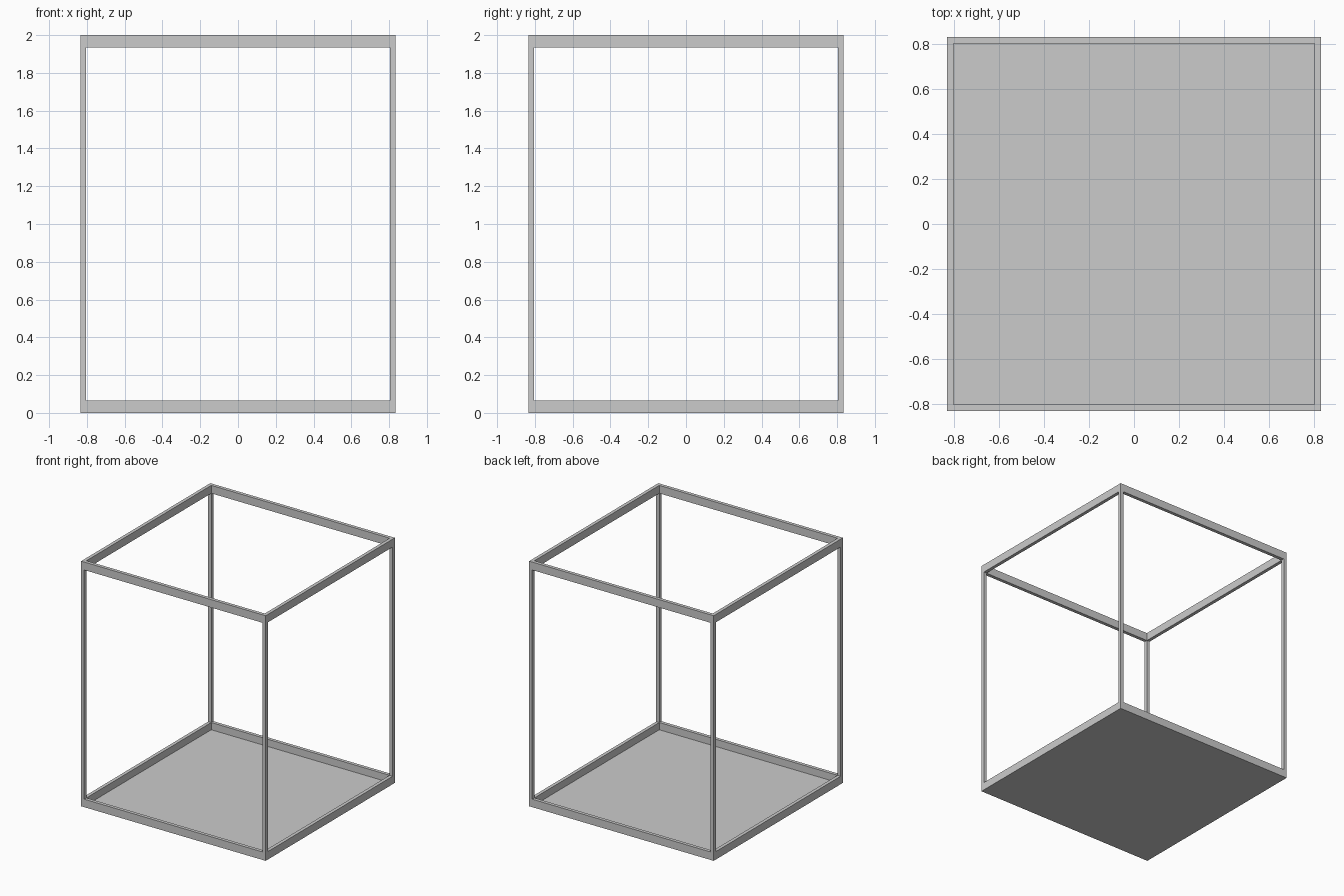
import bpy, bmesh

if "Cube" in bpy.data.objects:
    bpy.data.objects.remove(bpy.data.objects["Cube"])

R = 0.833      # half width of the frame
T = 0.028      # bar thickness
RAIL = 0.065   # rail height
H = 2.0        # total height


def add_object(name, bm):
    bmesh.ops.recalc_face_normals(bm, faces=bm.faces)
    mesh = bpy.data.meshes.new(name)
    bm.to_mesh(mesh)
    bm.free()
    obj = bpy.data.objects.new(name, mesh)
    bpy.context.collection.objects.link(obj)
    return obj


def box(name, lo, hi):
    bm = bmesh.new()
    bmesh.ops.create_cube(bm, size=1)
    for v in bm.verts:
        v.co = [lo[i] if v.co[i] < 0 else hi[i] for i in range(3)]
    return add_object(name, bm)


def square_ring(name, z0, z1):
    bm = bmesh.new()
    corners = [(-1, -1), (1, -1), (1, 1), (-1, 1)]
    section = [(R, z0), (R, z1), (R - T, z1), (R - T, z0)]
    loops = [[bm.verts.new((sx * r, sy * r, z)) for r, z in section]
             for sx, sy in corners]
    for i in range(4):
        a, b = loops[i], loops[(i + 1) % 4]
        for j in range(4):
            k = (j + 1) % 4
            bm.faces.new((a[j], b[j], b[k], a[k]))
    return add_object(name, bm)


# Top and bottom rails
square_ring("top_rail", H - RAIL, H)
square_ring("bottom_rail", 0, RAIL)

# Corner posts
for sx, x in (("left", -R), ("right", R - T)):
    for sy, y in (("front", -R), ("back", R - T)):
        box(f"{sy}_{sx}_post", (x, y, RAIL), (x + T, y + T, H - RAIL))

# Thin floor panel inside the bottom rail
box("floor_panel", (-R + T, -R + T, 0), (R - T, R - T, 0.006))
